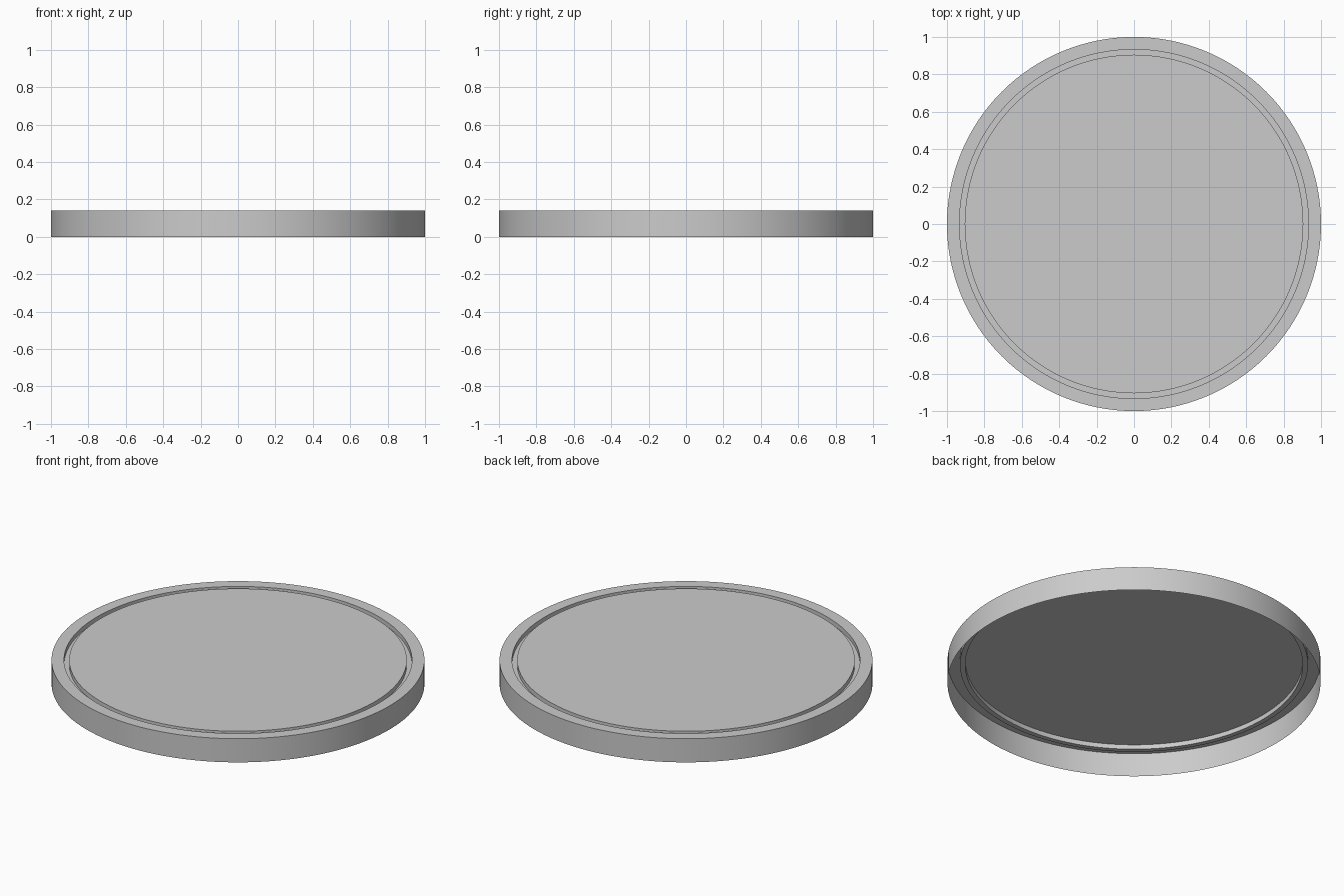
import bpy
import bmesh
from math import cos, sin, tau, radians

cube = bpy.data.objects.get("Cube")
if cube:
    bpy.data.objects.remove(cube, do_unlink=True)

SEGMENTS = 128
HEIGHT = 0.14
GROOVE_FLOOR = 0.113

# Plain grey material
grey = bpy.data.materials.new("light_grey")
grey.use_nodes = True
colour = (0.6, 0.6, 0.6, 1)
grey.diffuse_color = colour
grey.node_tree.nodes["Principled BSDF"].inputs["Base Color"].default_value = colour

# Thin open-bottomed shell: skirt, rim, ring groove, raised centre (radius, z)
profile = [
    (1.0, 0.0),
    (1.0, HEIGHT),
    (0.933, HEIGHT),
    (0.933, GROOVE_FLOOR),
    (0.905, GROOVE_FLOOR),
    (0.905, HEIGHT),
]

bm = bmesh.new()
rings = []
for radius, z in profile:
    angles = [tau * i / SEGMENTS for i in range(SEGMENTS)]
    rings.append([bm.verts.new((radius * cos(a), radius * sin(a), z)) for a in angles])

# Bands between neighbouring rings, facing outward and up
for low, high in zip(rings, rings[1:]):
    for i in range(SEGMENTS):
        j = (i + 1) % SEGMENTS
        bm.faces.new((low[i], low[j], high[j], high[i]))

# Flat centre disc
bm.faces.new(rings[-1])

mesh = bpy.data.meshes.new("round_lid")
bm.to_mesh(mesh)
bm.free()
mesh.materials.append(grey)
lid = bpy.data.objects.new("round_lid", mesh)
bpy.context.collection.objects.link(lid)

# Smooth round walls, crisp rims
bpy.ops.object.select_all(action="DESELECT")
lid.select_set(True)
bpy.context.view_layer.objects.active = lid
bpy.ops.object.shade_smooth_by_angle(angle=radians(30))
